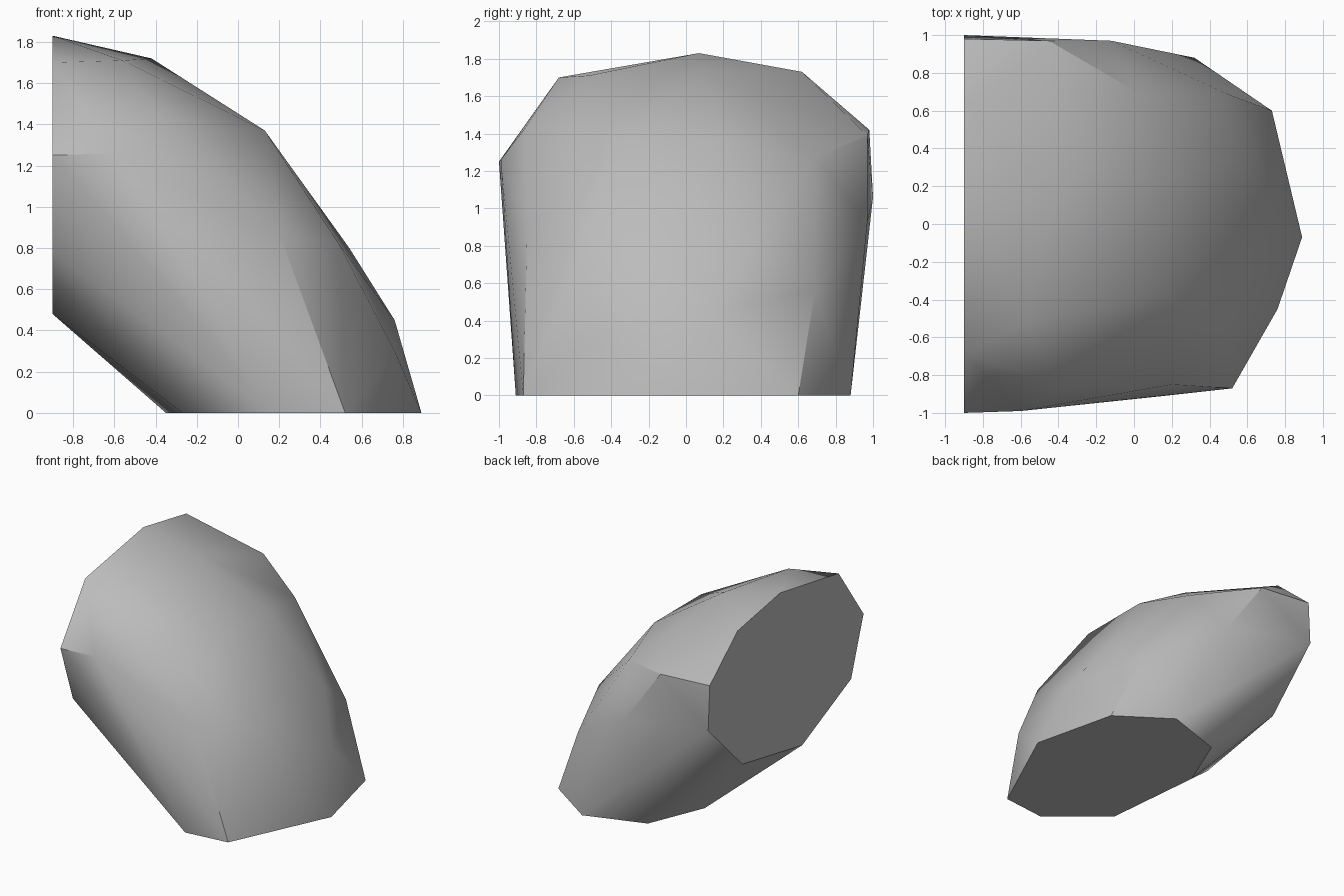
import bpy, bmesh
from math import radians

# Remove the default cube only
default_cube = bpy.data.objects.get("Cube")
if default_cube:
    bpy.data.objects.remove(default_cube, do_unlink=True)


def make_material(name, value):
    mat = bpy.data.materials.new(name)
    mat.use_nodes = True
    colour = (value, value, value, 1.0)
    mat.diffuse_color = colour
    mat.node_tree.nodes["Principled BSDF"].inputs["Base Color"].default_value = colour
    return mat


# Flat cut on the wall side, outline as (y, z)
CUT_X = -0.9
wall_outline = [(.07, 1.83), (-.68, 1.7), (-1, 1.25), (-.84, .78), (-.21, .48),
                (.56, .62), (1, 1.06), (.98, 1.42), (.62, 1.73)]

# Flat base on the ground, outline as (x, y)
base_outline = [(.89, -.07), (.73, .6), (.32, .88), (-.16, .72),
                (-.35, .26), (-.27, -.55), (.16, -.91), (.52, -.87)]

# Corners of the rounded body between the two cuts
body_corners = [(-.42, .1, 1.72), (-.56, -.52, 1.71), (-.38, -.86, 1.43),
                (-.6, -.99, 1.26), (.13, -.38, 1.37), (.13, .22, 1.37),
                (.03, .69, 1.27), (-.45, .97, 1.39), (-.12, .97, .93),
                (.2, -.85, .87), (.49, -.55, .82), (.54, .35, .8),
                (.49, .69, .56), (.76, -.45, .3), (.76, .12, .45)]


def build_boulder():
    points = [(CUT_X, y, z) for y, z in wall_outline]
    points += [(x, y, 0) for x, y in base_outline]
    points += body_corners

    # Wrap all corners in a convex shell
    bm = bmesh.new()
    for point in points:
        bm.verts.new(point)
    result = bmesh.ops.convex_hull(bm, input=bm.verts[:])
    loose = {g for g in result["geom_interior"] + result["geom_unused"]
             if isinstance(g, bmesh.types.BMVert)}
    bmesh.ops.delete(bm, geom=list(loose), context="VERTS")

    # Merge the triangles of the flat cuts
    bmesh.ops.dissolve_limit(bm, angle_limit=radians(1),
                             verts=bm.verts[:], edges=bm.edges[:])
    bmesh.ops.recalc_face_normals(bm, faces=bm.faces[:])

    mesh = bpy.data.meshes.new("boulder")
    bm.to_mesh(mesh)
    bm.free()
    mesh.materials.append(make_material("stone grey", 0.5))
    boulder = bpy.data.objects.new("boulder", mesh)
    bpy.context.collection.objects.link(boulder)
    return boulder


# Soft shading with the sharp rims kept
boulder = build_boulder()
bpy.ops.object.select_all(action="DESELECT")
boulder.select_set(True)
bpy.context.view_layer.objects.active = boulder
bpy.ops.object.shade_smooth_by_angle(angle=radians(35))
